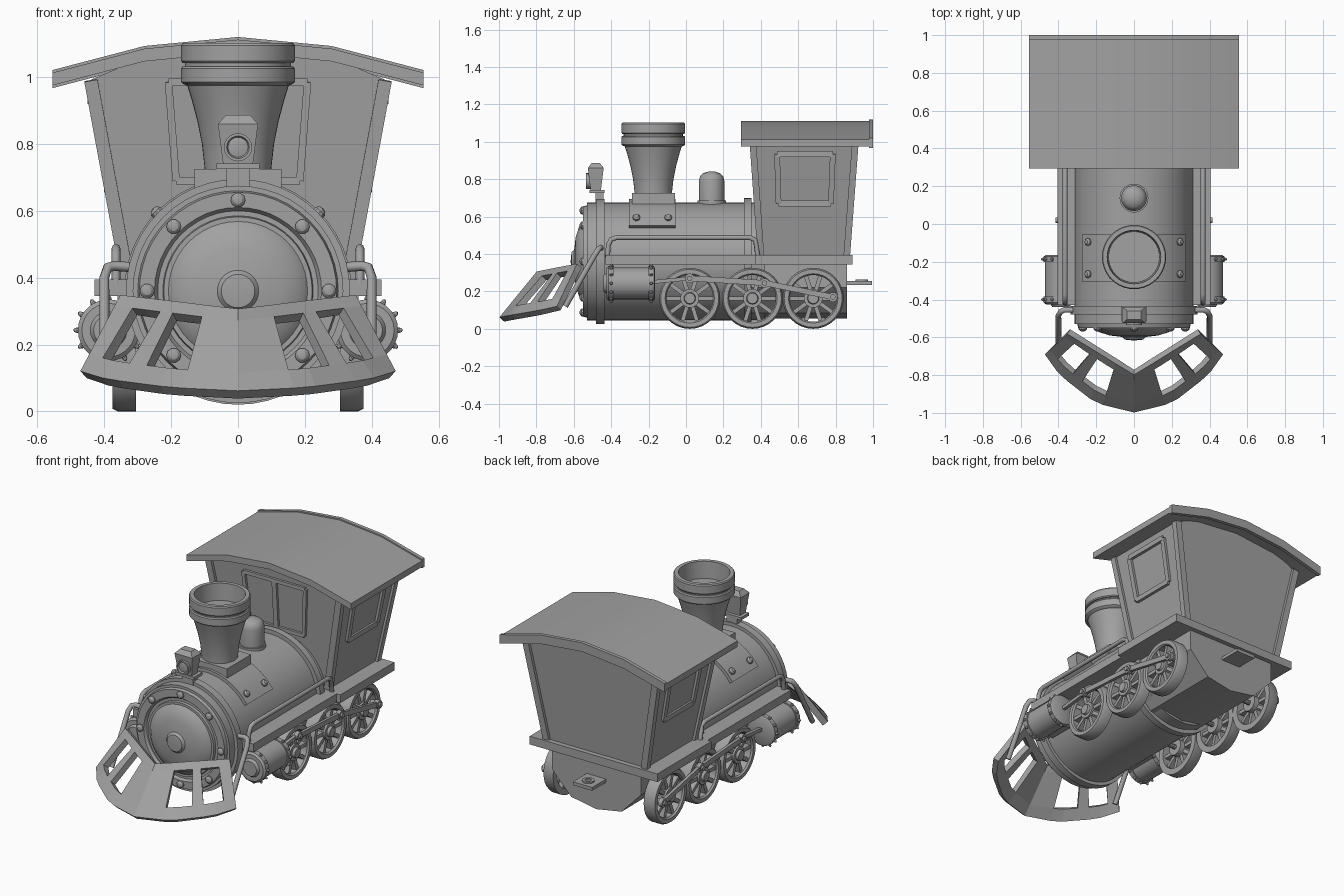
import bpy, bmesh, math
from mathutils import Vector

cube = bpy.data.objects.get("Cube")
if cube:
    bpy.data.objects.remove(cube)

gray = bpy.data.materials.new("plain gray")
gray.use_nodes = True
COLOR = (0.36, 0.36, 0.36, 1)
gray.diffuse_color = COLOR
gray.node_tree.nodes["Principled BSDF"].inputs["Base Color"].default_value = COLOR


def link(name, data, mirror=False):
    data.materials.append(gray)
    ob = bpy.data.objects.new(name, data)
    bpy.context.collection.objects.link(ob)
    if mirror:
        ob.modifiers.new("Mirror", 'MIRROR')
    return ob


def finish(name, bm, mirror=False, smooth=True):
    bmesh.ops.remove_doubles(bm, verts=bm.verts, dist=1e-5)
    bmesh.ops.recalc_face_normals(bm, faces=bm.faces)
    for f in bm.faces:
        f.smooth = smooth
    for e in bm.edges:
        e.smooth = len(e.link_faces) == 2 and e.calc_face_angle(3) < 0.55
    me = bpy.data.meshes.new(name)
    bm.to_mesh(me)
    bm.free()
    return link(name, me, mirror)


def loft(bm, a, b):
    """Solid between two matching outlines."""
    va, vb = [bm.verts.new(p) for p in a], [bm.verts.new(p) for p in b]
    bm.faces.new(va)
    bm.faces.new(vb[::-1])
    for i in range(len(a)):
        j = (i + 1) % len(a)
        bm.faces.new((va[i], vb[i], vb[j], va[j]))


def prism(bm, outline, y0, y1):
    loft(bm, [(x, y0, z) for x, z in outline], [(x, y1, z) for x, z in outline])


def rect(x0, x1, y0, y1, z):
    return [(x0, y0, z), (x1, y0, z), (x1, y1, z), (x0, y1, z)]


def box(bm, x0, x1, y0, y1, z0, z1):
    loft(bm, rect(x0, x1, y0, y1, z0), rect(x0, x1, y0, y1, z1))


def beam(bm, a, b, w, h, side=(1, 0, 0)):
    """Bar from a to b, w wide along side and h across it."""
    a, b = Vector(a), Vector(b)
    d = (b - a).normalized()
    t = d.cross(Vector(side)).normalized()
    s = t.cross(d) * w / 2
    t = t * h / 2
    ring = (s + t, s - t, -s - t, t - s)
    loft(bm, [a + r for r in ring], [b + r for r in ring])


def lathe(bm, profile, origin, axis, seg=32, closed=False):
    """Turn (distance along axis, radius) pairs around the axis."""
    m = Vector(axis).to_track_quat('Z', 'Y').to_matrix()
    rings = []
    for h, r in profile:
        rings.append([bm.verts.new(Vector(origin) + m @ Vector(
            (r * math.cos(math.tau * i / seg), r * math.sin(math.tau * i / seg), h))) for i in range(seg)])
    pairs = list(zip(rings, rings[1:])) + ([(rings[-1], rings[0])] if closed else [])
    for p, q in pairs:
        for i in range(seg):
            j = (i + 1) % seg
            bm.faces.new((p[i], p[j], q[j], q[i]))


def bolt(bm, p, axis, r=0.02):
    lathe(bm, [(-.01, 0), (-.01, r), (.008, r), (.017, r * .6), (.02, 0)], p, axis, 10)


def tube(name, pts, r):
    for s, side in ((1, "left"), (-1, "right")):
        cu = bpy.data.curves.new(f"{side}_{name}", 'CURVE')
        cu.dimensions, cu.bevel_depth, cu.bevel_resolution, cu.use_fill_caps = '3D', r, 2, True
        sp = cu.splines.new('POLY')
        sp.points.add(len(pts) - 1)
        for q, (x, y, z) in zip(sp.points, pts):
            q.co = (s * x, y, z, 1)
        link(cu.name, cu)


X, Y, Z, AX = (1, 0, 0), (0, 1, 0), (0, 0, 1), .36

# Boiler with domed front door, front ring and rear band
bm = bmesh.new()
lathe(bm, [(-.617, 0), (-.612, .05), (-.6, .06), (-.598, .062), (-.59, .13), (-.572, .185), (-.55, .208),
           (-.55, .222), (-.535, .225), (-.535, .24), (-.55, .25), (-.55, .295), (-.53, .3), (-.53, .315), (-.48, .315),
           (-.48, .335), (-.435, .335), (-.435, .315), (.31, .315), (.31, .34), (.35, .34),
           (.35, .315), (.42, .315), (.42, 0)], (0, 0, AX), Y, 48)
finish("boiler", bm)
bm = bmesh.new()
for i in range(8):
    a = i * math.tau / 8
    bolt(bm, (.272 * math.cos(a), -.55, AX + .272 * math.sin(a)), (0, -1, 0), .022)
finish("front_bolts", bm)

# Curved saddle plate, chimney block and chimney
bm = bmesh.new()
arc = [math.radians(-55 + 10 * i) for i in range(12)]
outline = [(.335 * math.sin(a), AX + .335 * math.cos(a)) for a in arc]
outline += [(.3 * math.sin(a), AX + .3 * math.cos(a)) for a in arc[::-1]]
prism(bm, outline, -.305, -.055)
box(bm, -.13, .13, -.29, -.06, .64, .725)
for s in (-1, 1):
    for y in (-.265, -.095):
        a = s * math.radians(46)
        n = Vector((math.sin(a), 0, math.cos(a)))
        bolt(bm, Vector((0, y, AX)) + n * .335, n)
finish("chimney_saddle", bm)
bm = bmesh.new()
lathe(bm, [(.7, 0), (.7, .1), (.73, .1), (.8, .108), (.87, .122), (.93, .138), (.975, .152), (.98, .165),
           (.985, .17), (1.025, .17), (1.032, .165), (1.032, .158), (1.042, .158), (1.042, .165),
           (1.048, .17), (1.095, .17), (1.102, .165), (1.102, .142), (1.0, .135), (1.0, 0)],
      (0, -.175, 0), Z, 40)
finish("chimney", bm)

# Steam dome
bm = bmesh.new()
lathe(bm, [(.62, 0), (.62, .076), (.685, .076), (.685, .068), (.79, .068), (.815, .062), (.832, .045),
           (.84, .02), (.842, 0)], (0, .137, 0), Z)
finish("steam_dome", bm)

# Headlamp on its bracket
bm = bmesh.new()
box(bm, -.035, .035, -.485, -.44, .65, .74)
box(bm, -.065, .065, -.515, -.435, .725, .742)
loft(bm, rect(-.045, .045, -.51, -.455, .742), rect(-.06, .06, -.525, -.44, .86))
loft(bm, rect(-.06, .06, -.525, -.44, .86), rect(-.036, .036, -.505, -.46, .886))
lathe(bm, [(0, .03), (0, .042), (.03, .042), (.03, .034), (.02, .03), (.026, 0)], (0, -.505, .79), (0, -1, 0), 20)
finish("headlamp", bm)

# Cab body, flaring outward toward the roof
flare = lambda z: (z - .395) / .595
wall_x = lambda z: .335 + .11 * flare(z)
front_y = lambda z: .40 - .042 * flare(z)
rear_y = lambda z: .86 + .045 * flare(z)
bm = bmesh.new()
half = [(.335, .395), (.445, .99), (.28, 1.06)]
outline = half + [(0, 1.09)] + [(-x, z) for x, z in half[::-1]]
loft(bm, [(x, front_y(z), z) for x, z in outline], [(x, rear_y(z), z) for x, z in outline])
finish("cab_body", bm)
bm = bmesh.new()
for f in (front_y, rear_y):
    beam(bm, (.33, f(.395), .395), (.44, f(.99), .99), .04, .035)
finish("cab_posts", bm, True)

# Window frames
bm = bmesh.new()
quad = [(.495, .67), (.775, .67), (.785, .935), (.487, .935)]
pts = [Vector((wall_x(z), y, z)) for y, z in quad]
for i in range(4):
    beam(bm, pts[i], pts[(i + 1) % 4], .03, .03)
loft(bm, [p * .93 + Vector((0, .63, .8)) * .07 + Vector((.022, 0, 0)) for p in pts],
     [p - Vector((.03, 0, 0)) for p in pts])
finish("side_window", bm, True)
bm = bmesh.new()
quad = [(-.185, .69), (.185, .69), (.208, .985), (-.208, .985)]
pts = [Vector((x, front_y(z), z)) for x, z in quad]
for i in range(4):
    beam(bm, pts[i], pts[(i + 1) % 4], .03, .022, Y)
beam(bm, (0, front_y(.69), .69), (0, front_y(.985), .985), .03, .03, Y)
finish("front_window", bm)

# Arched roof with a rear lip
def arch(grow):
    top = [(-.555, 1.013), (-.28, 1.085), (0, 1.112), (.28, 1.085), (.555, 1.013)]
    return [(x, z + grow) for x, z in top] + [(x, z - .038 - grow) for x, z in top[::-1]]
bm = bmesh.new()
prism(bm, arch(0), .295, .978)
prism(bm, arch(.008), .978, 1.0)
finish("roof", bm)

# Decks, firebox under the cab, rear coupler
bm = bmesh.new()
box(bm, -.43, .43, .37, .89, .345, .395)
finish("cab_deck", bm)
bm = bmesh.new()
box(bm, .25, .405, -.43, .37, .345, .395)
finish("running_board", bm, True)
bm = bmesh.new()
half = [(.3, .35), (.3, .22), (.17, .085)]
prism(bm, half + [(0, .055)] + [(-x, z) for x, z in half[::-1]], .34, .862)
finish("firebox", bm)
bm = bmesh.new()
box(bm, -.065, .065, .85, .995, .235, .255)
lathe(bm, [(.25, .018), (.25, .034), (.264, .034), (.264, .018)], (0, .94, 0), Z, 16, True)
finish("coupler", bm)

# Spoked wheels
for name, y in (("front", .02), ("middle", .355), ("rear", .68)):
    bm = bmesh.new()
    c = Vector((0, y, .163))
    lathe(bm, [(.305, .125), (.305, .163), (.36, .163), (.375, .155), (.375, .132), (.365, .125)], c, X, 32, True)
    lathe(bm, [(.29, 0), (.29, .05), (.372, .05), (.372, .032), (.388, .028), (.388, 0)], c, X, 20)
    for i in range(10):
        a = i * math.tau / 10
        d = Vector((0, math.cos(a), math.sin(a)))
        beam(bm, c + d * .04 + Vector((.34, 0, 0)), c + d * .13 + Vector((.34, 0, 0)), .04, .022)
    lathe(bm, [(0, 0), (0, .015), (.31, .015), (.31, 0)], c, X, 10)
    finish(name + "_wheels", bm, True)

# Drive rods with pins
bm = bmesh.new()
joints = [(.02, .27), (.42, .245), (.785, .17)]
for (y0, z0), (y1, z1) in zip(joints, joints[1:]):
    beam(bm, (.392, y0, z0), (.392, y1, z1), .018, .03)
for y, z in joints:
    lathe(bm, [(.35, 0), (.35, .018), (.38, .018), (.38, .026), (.405, .026), (.405, .014), (.415, .014), (.415, 0)],
          (0, y, z), X, 14)
beam(bm, (.385, -.18, .25), (.385, .02, .27), .02, .02)
finish("drive_rods", bm, True)

# Steam cylinders with bolted flanges
bm = bmesh.new()
lathe(bm, [(-.44, 0), (-.44, .045), (-.425, .055), (-.425, .08), (-.415, .092), (-.385, .092), (-.385, .085),
           (-.2, .085), (-.2, .092), (-.172, .092), (-.165, .08), (-.165, 0)], (.387, 0, .243), Y, 28)
for i in range(12):
    a = i * math.tau / 12
    n = Vector((math.cos(a), 0, math.sin(a)))
    for y in (-.4, -.186):
        bolt(bm, Vector((.387, y, .243)) + n * .086, n, .009)
box(bm, .25, .36, -.4, -.19, .2, .35)
finish("steam_cylinders", bm, True)

# Handrails and struts
tube("handrail", [(.365, -.42, .38), (.365, -.415, .45), (.365, -.4, .478), (.365, -.37, .488), (.365, .34, .488),
                  (.365, .37, .475), (.365, .385, .38)], .013)
tube("strut", [(.3, -.455, .43), (.37, -.455, .435), (.39, -.465, .43), (.4, -.485, .4), (.4, -.645, .12)], .015)

# Slatted wedge guard at the front
top = [Vector((0, -.785, .295)), Vector((.345, -.57, .338))]
low = [Vector(p) for p in ((0, -.985, .05), (.2, -.935, .06), (.385, -.79, .085), (.462, -.68, .11))]
def low_edge(u):
    i = min(int(u * 3), 2)
    return low[i].lerp(low[i + 1], u * 3 - i)
bm = bmesh.new()
cols = [0, .27, .38, .5, .6, .72, .84, 1]
grid = [[bm.verts.new(low_edge(u).lerp(top[0].lerp(top[1], u), v)) for v in (0, .22, .86, 1)] for u in cols]
for i in range(len(cols) - 1):
    for j in range(3):
        if not (j == 1 and i in (1, 2, 4, 5)):
            bm.faces.new((grid[i][j], grid[i + 1][j], grid[i + 1][j + 1], grid[i][j + 1]))
guard = finish("wedge_guard", bm, True, False)
guard.modifiers["Mirror"].merge_threshold = .001
solid = guard.modifiers.new("Solidify", 'SOLIDIFY')
solid.thickness, solid.offset = .035, 0
